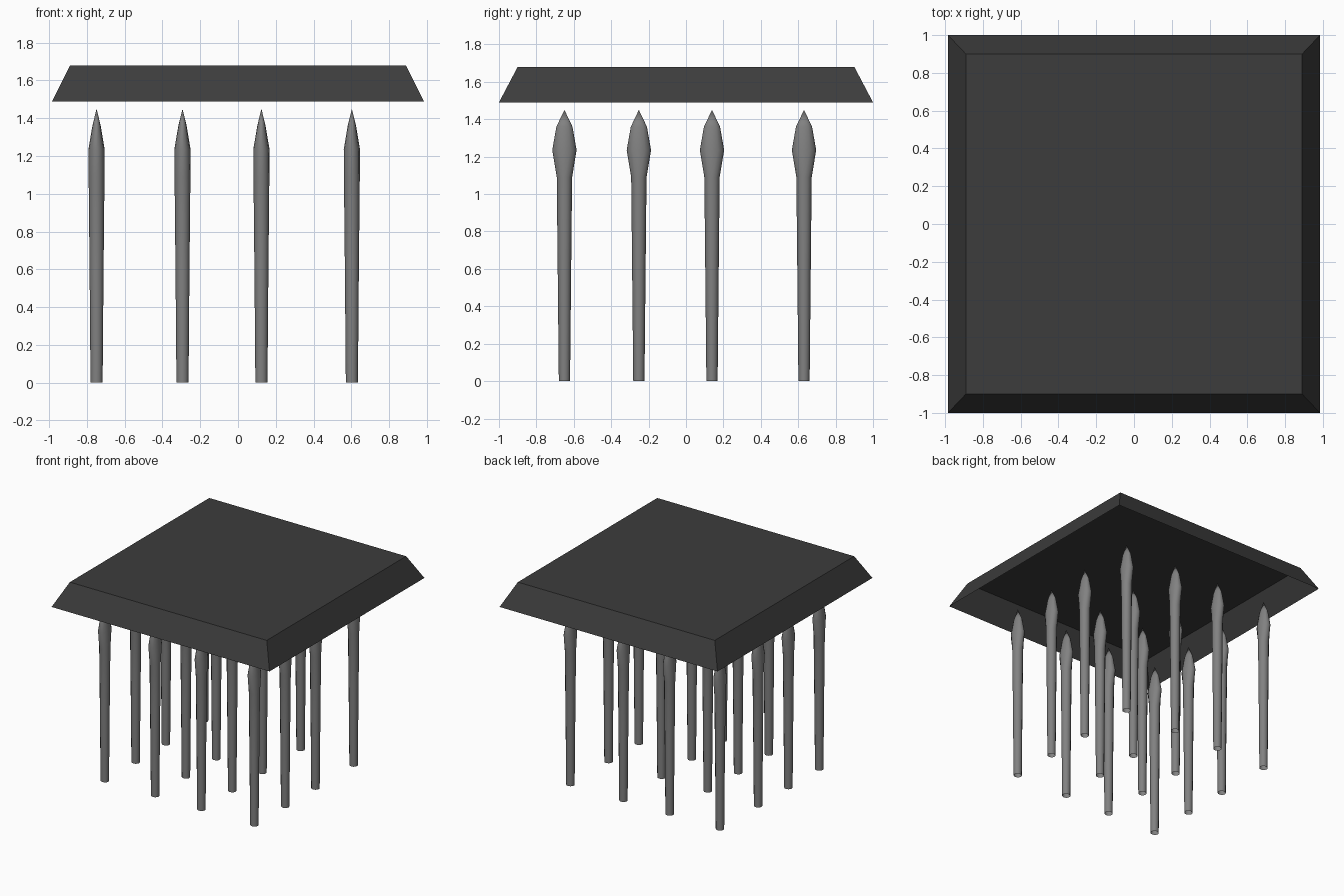
import bpy, bmesh, math

if "Cube" in bpy.data.objects:
    bpy.data.objects.remove(bpy.data.objects["Cube"])


def material(name, value):
    m = bpy.data.materials.new(name)
    m.diffuse_color = (value, value, value, 1)
    m.use_nodes = True
    m.node_tree.nodes["Principled BSDF"].inputs["Base Color"].default_value = m.diffuse_color
    return m


def loft(name, rings, mat, cap_top=False, tip=None):
    """Skin a stack of rings; optionally close with a flat cap or a tip point."""
    bm = bmesh.new()
    loops = [[bm.verts.new(p) for p in ring] for ring in rings]
    n = len(loops[0])
    for a, b in zip(loops, loops[1:]):
        for i in range(n):
            j = (i + 1) % n
            bm.faces.new((a[i], a[j], b[j], b[i]))
    if cap_top:
        bm.faces.new(loops[-1])
    if tip:
        t = bm.verts.new(tip)
        for i in range(n):
            bm.faces.new((loops[-1][i], loops[-1][(i + 1) % n], t))
    me = bpy.data.meshes.new(name)
    bm.to_mesh(me)
    bm.free()
    me.materials.append(mat)
    ob = bpy.data.objects.new(name, me)
    bpy.context.collection.objects.link(ob)
    return ob


dark = material("dark_iron", 0.045)
steel = material("grey_steel", 0.22)

# Bevelled lid plate, hollow and open underneath
def rect(x, y, z):
    return [(-x, -y, z), (x, -y, z), (x, y, z), (-x, y, z)]

loft("plate", [rect(0.985, 1.0, 1.49), rect(0.89, 0.90, 1.68)], dark, cap_top=True)

# Spear: round shaft with a blade widened along y (z, half x, half y)
SIDES = 12
PROFILE = [(0.0, 0.032, 0.030), (0.6, 0.037, 0.036), (1.09, 0.042, 0.041),
           (1.235, 0.043, 0.065), (1.36, 0.022, 0.043)]
rings = [[(rx * math.cos(k * math.tau / SIDES), ry * math.sin(k * math.tau / SIDES), z)
          for k in range(SIDES)] for z, rx, ry in PROFILE]
spear = loft("spear", rings, steel, tip=(0, 0, 1.45))
spear.data.polygons.foreach_set("use_smooth", [True] * len(spear.data.polygons))

# Four by four field of spears
XS = (-0.749, -0.294, 0.124, 0.603)
YS = (-0.65, -0.252, 0.139, 0.631)
for i, x in enumerate(XS):
    for j, y in enumerate(YS):
        ob = spear if i == j == 0 else spear.copy()
        if ob is not spear:
            bpy.context.collection.objects.link(ob)
            ob.name = f"spear_{i}_{j}"
        ob.location = (x, y, 0)
